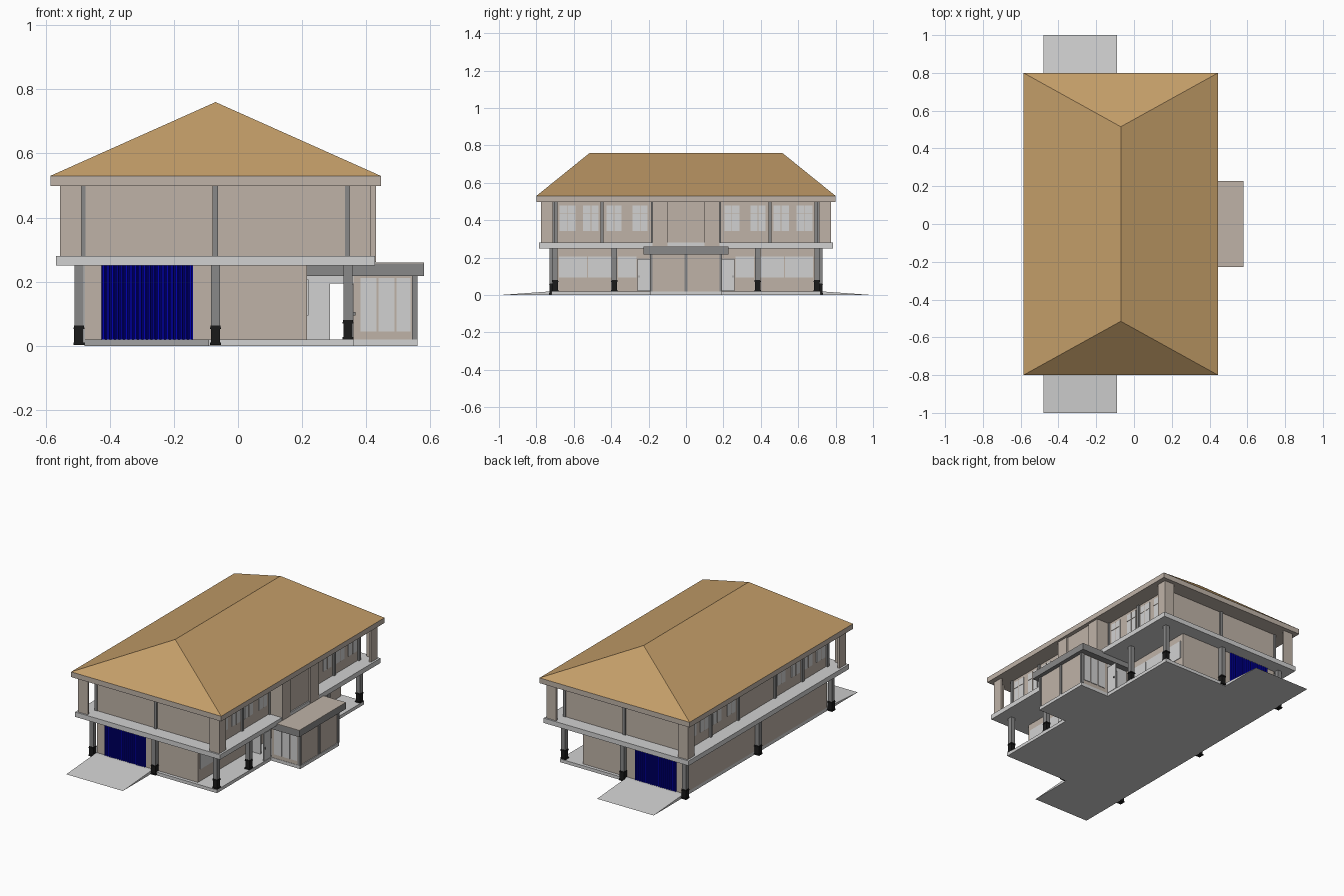
import bpy, bmesh

if "Cube" in bpy.data.objects:
    bpy.data.objects.remove(bpy.data.objects["Cube"])

def mat(name, c):
    m = bpy.data.materials.new(name)
    m.diffuse_color = (*c, 1)
    m.use_nodes = True
    m.node_tree.nodes["Principled BSDF"].inputs["Base Color"].default_value = m.diffuse_color
    return m

TAN = mat("roof tan", (0.55, 0.34, 0.14))
WALL = mat("wall beige", (0.52, 0.45, 0.39))
LIGHT = mat("light grey", (0.64, 0.64, 0.64))
GREY = mat("mid grey", (0.25, 0.25, 0.25))
BLUE = mat("shutter blue", (0.0, 0.0, 0.45))
BLACK = mat("base black", (0.01, 0.01, 0.01))

def finish(name, bm, m):
    bmesh.ops.recalc_face_normals(bm, faces=bm.faces)
    me = bpy.data.meshes.new(name)
    bm.to_mesh(me)
    bm.free()
    me.materials.append(m)
    ob = bpy.data.objects.new(name, me)
    bpy.context.collection.objects.link(ob)
    return ob

def add_box(bm, x0, x1, y0, y1, z0, z1):
    r = bmesh.ops.create_cube(bm, size=1)
    for v in r["verts"]:
        v.co = ((x0 + x1) / 2 + v.co.x * (x1 - x0),
                (y0 + y1) / 2 + v.co.y * (y1 - y0),
                (z0 + z1) / 2 + v.co.z * (z1 - z0))

def boxes(name, m, *dims):
    bm = bmesh.new()
    for d in dims:
        add_box(bm, *d)
    return finish(name, bm, m)

def both(d):
    """The box and its mirror image across y = 0."""
    x0, x1, y0, y1, z0, z1 = d
    return [d, (x0, x1, -y1, -y0, z0, z1)]

def prism(name, m, pts, axis_range):
    """Extrude a (y, z) outline along x."""
    bm = bmesh.new()
    f = bm.faces.new([bm.verts.new((axis_range[0], y, z)) for y, z in pts])
    r = bmesh.ops.extrude_face_region(bm, geom=[f])
    vs = [g for g in r["geom"] if isinstance(g, bmesh.types.BMVert)]
    bmesh.ops.translate(bm, verts=vs, vec=(axis_range[1] - axis_range[0], 0, 0))
    return finish(name, bm, m)

# Ground plate with porch extension
boxes("ground_plate", LIGHT, (-0.478, 0.36, -0.72, 0.72, 0, 0.02),
      (0.36, 0.56, -0.19, 0.19, 0, 0.02))

# Ramps at both ends
for s, n in ((-1, "front_ramp"), (1, "back_ramp")):
    prism(n, LIGHT, [(s * 0.72, 0), (s, 0), (s * 0.72, 0.02)], (-0.478, -0.09))

# Storey walls
boxes("ground_floor_walls", WALL, (-0.478, 0.215, -0.70, 0.70, 0.02, 0.25))
boxes("floor_slab", LIGHT, (-0.568, 0.427, -0.785, 0.785, 0.25, 0.28))
boxes("upper_floor_walls", WALL, (-0.48, 0.34, -0.70, 0.70, 0.28, 0.50))

# L shaped corner screens round the upper walkway
T = 0.012
for xo, xi, n in ((-0.555, -0.488, "left"), (0.415, 0.348, "right")):
    sx = 1 if xo > 0 else -1
    d = both((min(xo, xi), max(xo, xi), -0.775, -0.775 + T, 0.28, 0.50))
    d += both((min(xo, xo - sx * T), max(xo, xo - sx * T), -0.775, -0.71, 0.28, 0.50))
    boxes(n + "_corner_screens", WALL, *d)

# Central upper bay with two raised panels
boxes("central_bay", WALL, (0.34, 0.42, -0.18, 0.18, 0.262, 0.50))
boxes("central_bay_panels", WALL, *both((0.42, 0.43, 0.098, 0.178, 0.262, 0.50)))

# Hipped roof on its fascia
boxes("roof_fascia", WALL, (-0.585, 0.445, -0.80, 0.80, 0.498, 0.53))
bm = bmesh.new()
c = [bm.verts.new(p) for p in ((-0.585, -0.8, 0.53), (0.445, -0.8, 0.53),
                               (0.445, 0.8, 0.53), (-0.585, 0.8, 0.53))]
r0 = bm.verts.new((-0.07, -0.515, 0.76))
r1 = bm.verts.new((-0.07, 0.515, 0.76))
for f in ((c[0], c[1], r0), (c[1], c[2], r1, r0), (c[2], c[3], r1),
          (c[3], c[0], r0, r1), (c[3], c[2], c[1], c[0])):
    bm.faces.new(f)
finish("hip_roof", bm, TAN)

# Ground columns on stepped black bases
def column(name, x, y, z):
    w = 0.014
    boxes(name, GREY, (x - w, x + w, y - w, y + w, z + 0.055, 0.25))
    parts = [(0.017, 0, 0.008), (0.0145, 0.008, 0.05), (0.017, 0.05, 0.054), (0.0155, 0.054, 0.06)]
    boxes(name + "_base", BLACK,
          *[(x - h, x + h, y - h, y + h, z + a, z + b) for h, a, b in parts])

for y in (-0.70, -0.383, 0.383, 0.70):
    column("right_column", 0.343, y, 0.02)
for y in (-0.715, 0, 0.715):
    column("left_column", -0.496, y, 0.003)
for y in (-0.715, 0.715):
    column("end_column", -0.07, y, 0.003)

# Slim upper posts along all sides
d = []
for y in (0.18, 0.45, 0.695):
    for x in (-0.483, 0.342):
        d += both((x - 0.008, x + 0.008, y - 0.008, y + 0.008, 0.28, 0.50))
d += both((-0.08, -0.062, 0.69, 0.71, 0.28, 0.50))
boxes("upper_posts", GREY, *d)

# Upper windows on both long sides, each with frame and mullions
panes, frames = [], []
for y0, y1 in ((0.205, 0.285), (0.345, 0.425), (0.467, 0.55), (0.59, 0.675)):
    ym = (y0 + y1) / 2
    for x0, x1, f0, f1 in ((0.34, 0.344, 0.34, 0.346), (-0.484, -0.48, -0.486, -0.48)):
        panes += both((x0, x1, y0, y1, 0.343, 0.48))
        frames += both((f0, f1, ym - 0.002, ym + 0.002, 0.343, 0.48))
        frames += both((f0, f1, y0, y1, 0.436, 0.439))
boxes("upper_windows", LIGHT, *panes)
boxes("upper_window_bars", WALL, *frames)

# Ground windows on the right side
d = []
for y0, y1 in ((0.265, 0.363), (0.37, 0.523), (0.53, 0.68)):
    d += both((0.215, 0.219, y0, y1, 0.095, 0.207))
boxes("ground_windows", LIGHT, *d)

# Corrugated shutters at both ends
def shutter(name, s):
    bm = bmesh.new()
    n, x0, x1 = 20, -0.425, -0.14
    step = (x1 - x0) / n
    pts = []
    for i in range(n):
        for t, h in ((0, 0.001), (0.2, 0.007), (0.6, 0.007), (0.8, 0.001)):
            pts.append((x0 + (i + t) * step, s * (0.70 + h)))
    pts.append((x1, s * 0.701))
    cols = [(bm.verts.new((x, y, 0.02)), bm.verts.new((x, y, 0.25))) for x, y in pts]
    for a, b in zip(cols, cols[1:]):
        q = (a[0], b[0], b[1], a[1])
        bm.faces.new(q if s < 0 else q[::-1])
    me = finish(name, bm, BLUE).data
    if me.polygons[0].normal.y * s < 0:
        me.flip_normals()

shutter("front_shutter", -1)
shutter("back_shutter", 1)

# Porch room with posts, windows and flat roof
boxes("porch_room", WALL, (0.36, 0.555, -0.188, 0.188, 0.02, 0.22))
boxes("porch_posts", GREY, (0.54, 0.56, -0.008, 0.008, 0.02, 0.22),
      *both((0.543, 0.56, 0.178, 0.193, 0.02, 0.22)))
d = []
for x0, x1 in ((0.382, 0.432), (0.438, 0.488), (0.494, 0.538)):
    d += both((x0, x1, 0.188, 0.192, 0.045, 0.212))
boxes("porch_windows", LIGHT, *d)
boxes("porch_roof", GREY, (0.215, 0.58, -0.228, 0.228, 0.218, 0.257))
boxes("porch_roof_top", WALL, (0.427, 0.58, -0.228, 0.228, 0.257, 0.26))

# Passage frames beside the porch with open door leaves
d = both((0.215, 0.287, 0.18, 0.19, 0.02, 0.218))
d += both((0.287, 0.36, 0.18, 0.19, 0.195, 0.218))
boxes("passage_frames", LIGHT, *d)
boxes("door_leaves", LIGHT, *both((0.352, 0.36, 0.19, 0.26, 0.022, 0.193)))
boxes("door_handles", GREY, *both((0.36, 0.366, 0.248, 0.254, 0.095, 0.105)))
